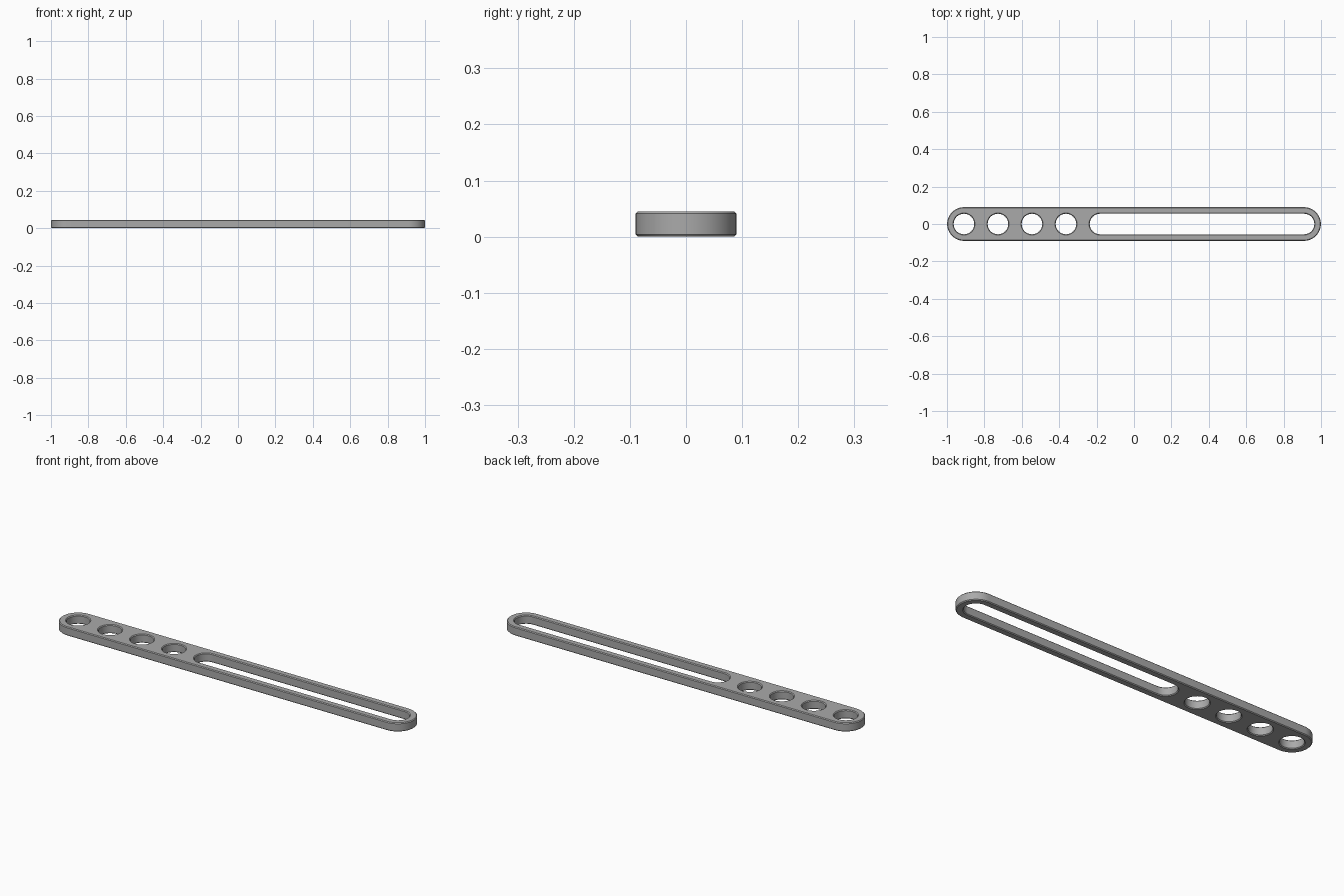
import bpy, bmesh
from math import pi, cos, sin

cube = bpy.data.objects.get("Cube")
if cube:
    bpy.data.objects.remove(cube)

PITCH = 2 / 11
HEIGHT = 0.045
CHAMFER = 0.004
ARC = 24

grey = bpy.data.materials.new("grey plastic")
grey.use_nodes = True
colour = (0.4, 0.4, 0.4, 1)
grey.diffuse_color = colour
grey.node_tree.nodes["Principled BSDF"].inputs["Base Color"].default_value = colour


def slot_outline(bm, x0, x1, r):
    """Closed loop of edges: two half circles joined by straight sides."""
    pts = []
    for cx, start in ((x1, -pi / 2), (x0, pi / 2)):
        for i in range(ARC + 1):
            a = start + pi * i / ARC
            pts.append((cx + r * cos(a), r * sin(a), 0))
    if x0 == x1:  # a round hole: drop the doubled seam points
        del pts[ARC], pts[-1]
    verts = [bm.verts.new(p) for p in pts]
    return [bm.edges.new((v, verts[i - 1])) for i, v in enumerate(verts)]


# Flat outline with four round holes and one long slot
bm = bmesh.new()
end = 5 * PITCH
hole_r = 0.055
edges = slot_outline(bm, -end, end, 0.09)
for i in range(4):
    x = -end + i * PITCH
    edges += slot_outline(bm, x, x, hole_r)
edges += slot_outline(bm, -PITCH, end, hole_r)
bmesh.ops.triangle_fill(bm, edges=edges, use_beauty=True, use_dissolve=False, normal=(0, 0, 1))

# Raise the outline into a solid bar
top = bmesh.ops.extrude_face_region(bm, geom=bm.faces[:])["geom"]
bmesh.ops.translate(bm, vec=(0, 0, HEIGHT),
                    verts=[v for v in top if isinstance(v, bmesh.types.BMVert)])
bmesh.ops.recalc_face_normals(bm, faces=bm.faces[:])

# Chamfer every rim, top and bottom
rims = [e for e in bm.edges if len(e.link_faces) == 2 and e.calc_face_angle() > 1]
bmesh.ops.bevel(bm, geom=rims, offset=CHAMFER, segments=1, affect='EDGES')

mesh = bpy.data.meshes.new("slotted_bar")
bm.to_mesh(mesh)
bm.free()
mesh.materials.append(grey)
bar = bpy.data.objects.new("slotted_bar", mesh)
bpy.context.collection.objects.link(bar)

bpy.ops.object.select_all(action='DESELECT')
bar.select_set(True)
bpy.context.view_layer.objects.active = bar
bpy.ops.object.shade_smooth_by_angle(angle=pi / 6)
